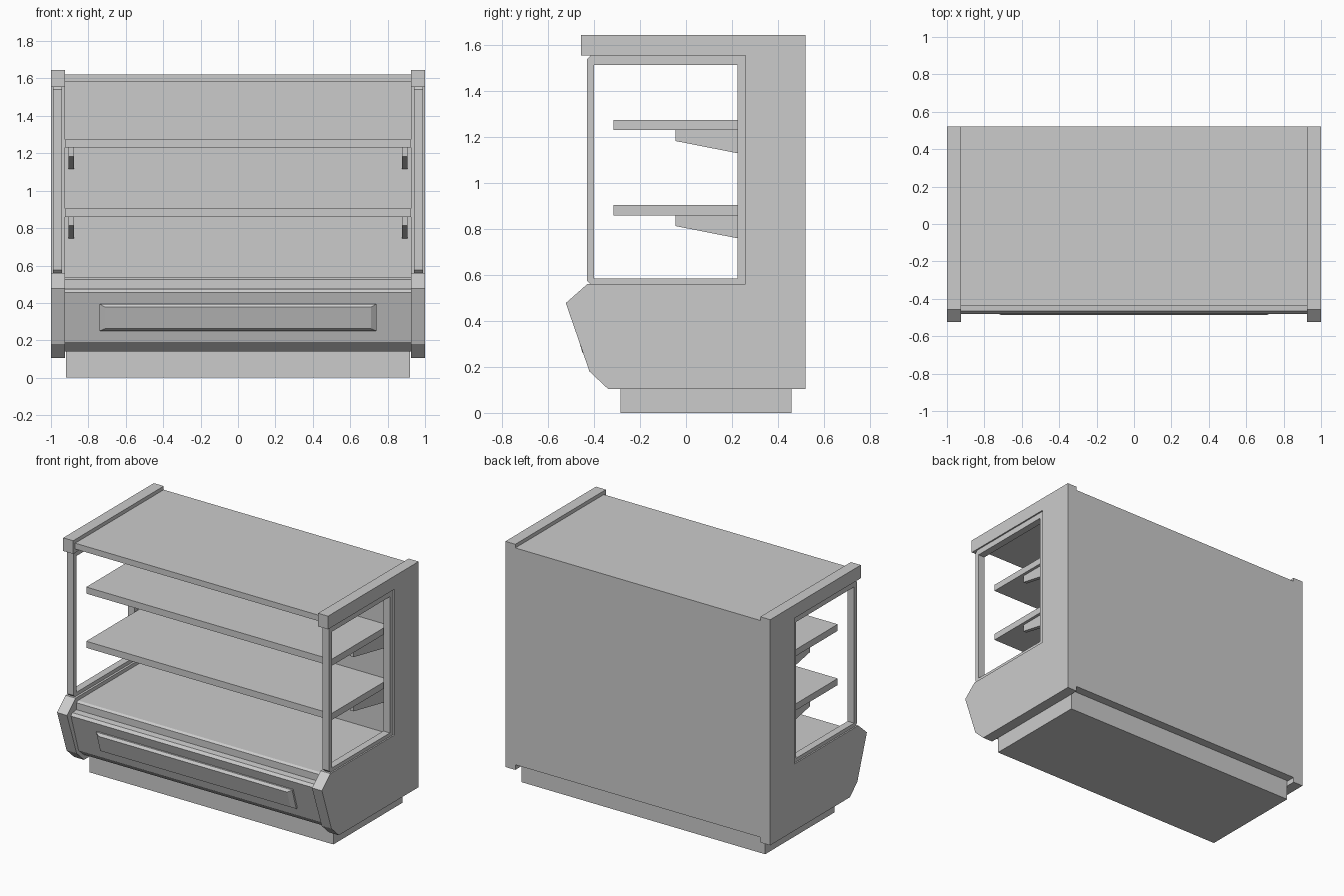
import bpy
import bmesh

cube = bpy.data.objects.get("Cube")
if cube:
    bpy.data.objects.remove(cube, do_unlink=True)

grey = bpy.data.materials.new("light_grey")
grey.use_nodes = True
grey.diffuse_color = (0.6, 0.6, 0.6, 1)
grey.node_tree.nodes["Principled BSDF"].inputs["Base Color"].default_value = (0.6, 0.6, 0.6, 1)


def finish(name, bm):
    bmesh.ops.recalc_face_normals(bm, faces=bm.faces)
    mesh = bpy.data.meshes.new(name)
    bm.to_mesh(mesh)
    bm.free()
    mesh.materials.append(grey)
    obj = bpy.data.objects.new(name, mesh)
    bpy.context.scene.collection.objects.link(obj)
    return obj


def extrude_profile(name, profile, x0, x1):
    """Solid made from a (y, z) outline swept from x0 to x1."""
    bm = bmesh.new()
    face = bm.faces.new([bm.verts.new((x0, y, z)) for y, z in profile])
    swept = bmesh.ops.extrude_face_region(bm, geom=[face])["geom"]
    bmesh.ops.translate(bm, vec=(x1 - x0, 0, 0),
                        verts=[v for v in swept if isinstance(v, bmesh.types.BMVert)])
    return finish(name, bm)


def box(name, x0, x1, y0, y1, z0, z1):
    return extrude_profile(name, [(y0, z0), (y1, z0), (y1, z1), (y0, z1)], x0, x1)


def window_frame(name, x0, x1):
    """Rectangular ring with clipped front corners."""
    c = 0.015
    outer = [(-0.43, 0.56 + c), (-0.43 + c, 0.56), (0.26, 0.56), (0.26, 0.56),
             (0.26, 1.555), (0.26, 1.555), (-0.43 + c, 1.555), (-0.43, 1.555 - c)]
    inner = [(-0.4, 0.585), (0.225, 0.585), (0.225, 1.515), (-0.4, 1.515)]
    bm = bmesh.new()
    rings = []
    for x in (x0, x1):
        rings.append(([bm.verts.new((x, y, z)) for y, z in outer],
                      [bm.verts.new((x, *inner[i // 2])) for i in range(8)]))
    (oa, ia), (ob, ib) = rings
    for i in range(8):
        j = (i + 1) % 8
        for quad in ((oa[i], oa[j], ia[j], ia[i]), (ob[i], ob[j], ib[j], ib[i]),
                     (oa[i], oa[j], ob[j], ob[i]), (ia[i], ia[j], ib[j], ib[i])):
            bm.faces.new(quad)
    bmesh.ops.remove_doubles(bm, verts=bm.verts, dist=0.0001)
    return finish(name, bm)


# Side panels: one C-shaped outline, open at the front for the window
side_outline = [(0.52, 0.105), (0.52, 1.645), (-0.457, 1.645), (-0.457, 1.555),
                (0.26, 1.555), (0.26, 0.56), (-0.43, 0.56), (-0.523, 0.478),
                (-0.42, 0.18), (-0.34, 0.105)]
for side, s in (("right", -1), ("left", 1)):
    extrude_profile(side + "_side_panel", side_outline, s * 0.925, s)
    window_frame(side + "_window_frame", s * 0.94, s * 0.99)

# Base cabinet with stepped lip and sloped front, plus plinth
extrude_profile("base_cabinet", [
    (0.52, 0.14), (0.52, 0.535), (-0.405, 0.535), (-0.42, 0.525), (-0.42, 0.478),
    (-0.465, 0.475), (-0.48, 0.457), (-0.398, 0.19), (-0.34, 0.14)], -0.925, 0.925)
box("plinth", -0.92, 0.92, -0.285, 0.46, 0, 0.14)

# Back wall and roof
box("back_wall", -0.925, 0.925, 0.3, 0.52, 0.535, 1.58)
box("roof", -0.925, 0.925, -0.435, 0.52, 1.58, 1.62)

# Raised front bumper with chamfered edges, following the sloped front
bm = bmesh.new()
rings = []
for half, z0, z1, out in ((0.74, 0.25, 0.395, -0.01), (0.74, 0.25, 0.395, 0.012),
                          (0.712, 0.262, 0.378, 0.03)):
    rings.append([bm.verts.new((x, -0.34 - 0.307 * z - out, z))
                  for x, z in ((-half, z0), (half, z0), (half, z1), (-half, z1))])
for a, b in zip(rings, rings[1:]):
    for i in range(4):
        j = (i + 1) % 4
        bm.faces.new((a[i], a[j], b[j], b[i]))
bm.faces.new(rings[0])
bm.faces.new(rings[-1])
finish("front_bumper", bm)

# Shelves on tapered brackets
for level, z in (("lower", 0.86), ("upper", 1.23)):
    box(level + "_shelf", -0.925, 0.925, -0.315, 0.3, z, z + 0.045)
    for side, s in (("right", -1), ("left", 1)):
        extrude_profile(f"{level}_{side}_bracket",
                        [(-0.045, z), (0.3, z), (0.3, z - 0.115), (-0.045, z - 0.047)],
                        s * 0.878, s * 0.905)
